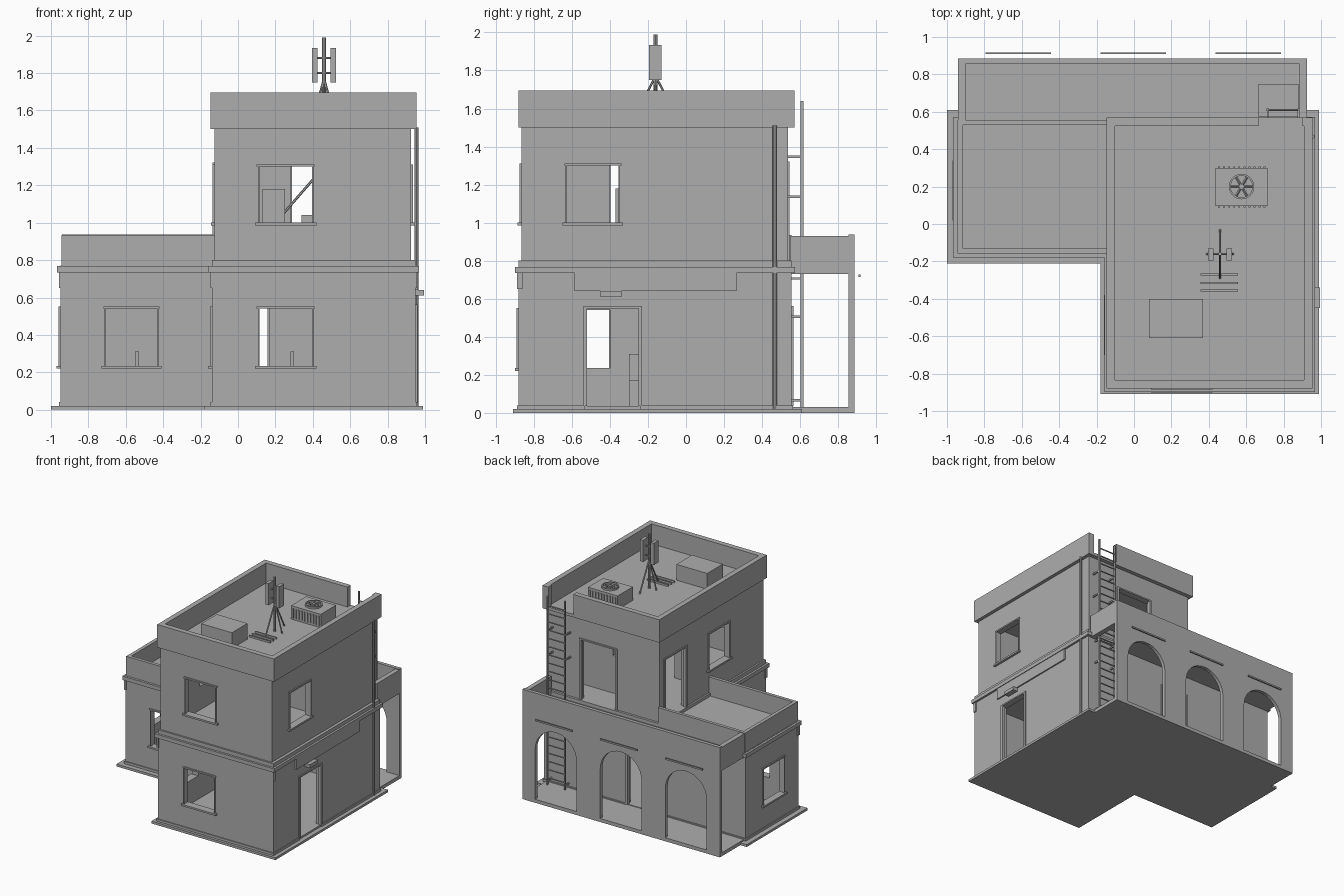
import bpy, bmesh, math
from mathutils import Vector

default = bpy.data.objects.get("Cube")
if default:
    bpy.data.objects.remove(default, do_unlink=True)

# One plain plaster colour for everything
plaster = bpy.data.materials.new("plaster_grey")
plaster.use_nodes = True
colour = (0.42, 0.42, 0.42, 1)
plaster.diffuse_color = colour
plaster.node_tree.nodes["Principled BSDF"].inputs["Base Color"].default_value = colour


def finish(name, bm):
    bmesh.ops.recalc_face_normals(bm, faces=bm.faces)
    mesh = bpy.data.meshes.new(name)
    bm.to_mesh(mesh)
    bm.free()
    mesh.materials.append(plaster)
    obj = bpy.data.objects.new(name, mesh)
    bpy.context.collection.objects.link(obj)
    return obj


def box(name, x, y, z):
    bm = bmesh.new()
    bmesh.ops.create_cube(bm, size=1)
    for v in bm.verts:
        v.co = [lo + (c + 0.5) * (hi - lo) for c, (lo, hi) in zip(v.co, (x, y, z))]
    return finish(name, bm)


def rod(name, start, end, radius, sides=8):
    a, b = Vector(start), Vector(end)
    bm = bmesh.new()
    bmesh.ops.create_cone(bm, cap_ends=True, segments=sides, radius1=radius,
                          radius2=radius, depth=(b - a).length)
    turn = (b - a).to_track_quat('Z', 'Y').to_matrix()
    for v in bm.verts:
        v.co = turn @ v.co + (a + b) / 2
    return finish(name, bm)


def cut(target, cutter):
    cutter.hide_render = True
    mod = target.modifiers.new("cut", 'BOOLEAN')
    mod.operation, mod.solver, mod.object = 'DIFFERENCE', 'EXACT', cutter
    bpy.context.view_layer.objects.active = target
    bpy.ops.object.modifier_apply(modifier=mod.name)
    bpy.data.objects.remove(cutter, do_unlink=True)


def grow(span, by):
    return (span[0] - by, span[1] + by)


def shell(name, x, y, z, inner_z, t=0.045):
    obj = box(name, x, y, z)
    cut(obj, box("cavity", grow(x, -t), grow(y, -t), inner_z))
    return obj


def on_wall(name, axis, along, depth, z):
    depth = tuple(sorted(depth))
    return box(name, depth, along, z) if axis == 'x' else box(name, along, depth, z)


def opening(wall, name, axis, face, out, along, z, door=False):
    """Cut a window or door and trim it; out is the outward sign."""
    cut(wall, on_wall("hole", axis, along, (face - 0.08 * out, face + 0.05 * out), z))
    proud = (face - 0.02 * out, face + 0.01 * out)
    on_wall(name + "_lintel", axis, grow(along, 0.01), proud, (z[1], z[1] + 0.012))
    for i, edge in enumerate(along):
        w = 0.02 if door else 0.008
        on_wall(f"{name}_jamb_{i}", axis, (edge - w / 2, edge + w / 2), proud, z)
    if not door:
        on_wall(name + "_sill", axis, grow(along, 0.02),
                (face - 0.03 * out, face + 0.02 * out), (z[0] - 0.015, z[0]))


# Ground slabs
box("tower_footing", (-0.18, 0.99), (-0.91, 0.61), (0, 0.02))
box("wing_footing", (-1, -0.18), (-0.21, 0.61), (0, 0.02))
box("porch_floor", (-0.94, 0.925), (0.55, 0.885), (0, 0.03))

# Ground floor of the tower
low, high = (0.235, 0.54), (1.0, 1.3)
lower = shell("tower_lower_walls", (-0.14, 0.95), (-0.88, 0.555), (0.01, 0.77), (0.035, 0.73))
opening(lower, "front_window", 'y', -0.88, -1, (0.11, 0.4), low)
opening(lower, "side_window", 'x', -0.14, -1, (-0.68, -0.4), low)
opening(lower, "side_door", 'x', 0.95, 1, (-0.53, -0.24), (0.035, 0.55), True)
opening(lower, "porch_door", 'y', 0.555, 1, (-0.09, 0.168), (0.035, 0.55), True)

# Upper floor of the tower
upper = shell("tower_upper_walls", (-0.125, 0.925), (-0.865, 0.535), (0.77, 1.52), (0.8, 1.48))
opening(upper, "upper_front_window", 'y', -0.865, -1, (0.11, 0.4), high)
opening(upper, "upper_right_window", 'x', 0.925, 1, (-0.63, -0.35), high)
opening(upper, "upper_left_window", 'x', -0.125, -1, (-0.4, -0.12), high)
opening(upper, "terrace_door", 'x', -0.125, -1, (0.18, 0.47), (0.8, 1.31), True)
opening(upper, "balcony_door", 'y', 0.535, 1, (0.28, 0.62), (0.8, 1.31), True)

# Parapet with a gap for the ladder
parapet = shell("tower_parapet", (-0.147, 0.955), (-0.88, 0.57), (1.5, 1.695), (1.525, 1.8))
cut(parapet, box("gap", (0.665, 0.9), (0.5, 0.6), (1.525, 1.8)))

# Side wing with its roof terrace
wing = box("wing_walls", (-0.95, -0.14), (-0.16, 0.555), (0.01, 0.77))
cut(wing, box("cavity", (-0.91, -0.15), (-0.115, 0.51), (0.035, 0.73)))
opening(wing, "wing_front_window", 'y', -0.16, -1, (-0.71, -0.43), low)
opening(wing, "wing_side_window", 'x', -0.95, -1, (0.04, 0.32), low)
rail = box("wing_parapet", (-0.945, -0.125), (-0.158, 0.555), (0.76, 0.935))
cut(rail, box("inside", (-0.915, 0), (-0.13, 0.528), (0.775, 1)))

# Stepped string course and plinth round each block
for name, x, y in (("tower", (-0.14, 0.95), (-0.88, 0.555)),
                   ("wing", (-0.95, -0.14), (-0.16, 0.555))):
    for part, out, z in (("cornice", 0.018, (0.735, 0.768)), ("frieze", 0.008, (0.65, 0.735)),
                         ("plinth", 0.008, (0.02, 0.04))):
        if part == "frieze":
            # short corner returns under the cornice
            for i, cx in enumerate(x):
                box(f"{name}_frieze_{i}", grow((cx, cx), out), (y[0] - out, y[0] + 0.02), z)
            continue
        band = box(f"{name}_{part}", grow(x, out), grow(y, out), z)
        cut(band, box("core", grow(x, -0.02), grow(y, -0.02), (0, 1)))
        if part == "plinth":
            for axis, face, along in (('x', 0.95, (-0.53, -0.24)), ('y', 0.555, (-0.09, 0.168))):
                if name == "tower":
                    cut(band, on_wall("doorway", axis, along, (face - 0.1, face + 0.1), (0, 1)))
box("upper_floor_ledge", (-0.14, 0.95), (-0.88, 0.555), (0.765, 0.8))

# Arcaded porch
arcade = box("arcade_wall", (-0.94, 0.925), (0.855, 0.885), (0, 0.937))
radius, spring = 0.195, 0.455
for centre in (-0.62, -0.005, 0.61):
    bm = bmesh.new()
    outline = [(centre - radius, 0.03), (centre + radius, 0.03)]
    for i in range(17):
        a = math.pi * i / 16
        outline.append((centre + radius * math.cos(a), spring + radius * math.sin(a)))
    face = bm.faces.new([bm.verts.new((px, 0.8, pz)) for px, pz in outline])
    extruded = bmesh.ops.extrude_face_region(bm, geom=[face])["geom"]
    bmesh.ops.translate(bm, vec=(0, 0.15, 0),
                        verts=[g for g in extruded if isinstance(g, bmesh.types.BMVert)])
    cut(arcade, finish("arch", bm))
    box("arch_rail", (centre - 0.175, centre + 0.175), (0.908, 0.918), (0.715, 0.728))
deck = box("porch_roof", (-0.94, 0.925), (0.55, 0.86), (0.73, 0.77))
cut(deck, box("hatch", (0.665, 0.88), (0.574, 0.745), (0.7, 0.8)))
for side, x in (("left", (0.885, 0.925)), ("right", (-0.94, -0.9))):
    box(f"porch_parapet_{side}", x, (0.55, 0.86), (0.73, 0.93))

# Right wall fittings: sign board, lamp and drain pipe
box("sign_board", (0.945, 0.962), (-0.585, 0.265), (0.64, 0.74))
box("door_lamp", (0.95, 0.995), (-0.45, -0.34), (0.61, 0.64))
rod("drain_pipe", (0.955, 0.467, 0.02), (0.955, 0.467, 1.51), 0.011)

# Roof ladder
sides = (0.715, 0.88)
for x in sides:
    box("ladder_rail", grow((x, x), 0.006), (0.603, 0.617), (0.03, 1.64))
    for z in (0.06, 0.5, 0.7, 1.13, 1.34):
        box("ladder_bracket", grow((x, x), 0.005), (0.53, 0.61), (z, z + 0.012))
for i in range(22):
    z = 0.09 + 0.07 * i
    rod("ladder_rung", (sides[0], 0.61, z), (sides[1], 0.61, z), 0.006, 6)

# Roof box and cooling unit with a fan
roof = 1.52
box("roof_box", (0.08, 0.37), (-0.61, -0.4), (roof, 1.66))
box("cooling_unit", (0.435, 0.715), (0.095, 0.3), (roof, 1.64))
for i in range(10):
    x = 0.45 + 0.027 * i
    box("cooling_slat", (x, x + 0.01), (0.088, 0.307), (1.54, 1.62))
fan = (0.575, 0.2)
ring = rod("fan_ring", (*fan, 1.63), (*fan, 1.655), 0.068, 24)
cut(ring, rod("ring_hole", (*fan, 1.62), (*fan, 1.7), 0.058, 24))
rod("fan_hub", (*fan, 1.63), (*fan, 1.655), 0.015, 12)
for i in range(6):
    a = math.tau * i / 6
    rod("fan_blade", (*fan, 1.645), (fan[0] + 0.06 * math.cos(a), fan[1] + 0.06 * math.sin(a), 1.645),
        0.006, 4)

# Antenna on a tripod, with floor rails beside it
mast = (0.46, -0.16)
rod("antenna_mast", (*mast, roof), (*mast, 1.99), 0.01)
for dx, dy in ((0, 0.13), (0, -0.13), (0.07, 0), (-0.07, 0)):
    rod("antenna_leg", (*mast, 1.77), (mast[0] + dx, mast[1] + dy, roof), 0.006, 6)
for x in (0.41, 0.51):
    box("antenna_panel", grow((x, x), 0.015), (-0.195, -0.13), (1.75, 1.935))
for z in (1.8, 1.88):
    rod("antenna_arm", (0.41, -0.16, z), (0.51, -0.16, z), 0.006, 6)
for y in (-0.27, -0.315, -0.355):
    box("floor_rail", (0.355, 0.555), grow((y, y), 0.006), (roof, 1.54))

# Indoor stair with a handrail
for i in range(8):
    x = 0.2 + 0.07 * i
    box("stair_step", (x, x + 0.07), (0.05, 0.3), (0.79, 0.88 + 0.08 * i))
rod("stair_handrail", (0.2, 0.05, 1.0), (0.6, 0.05, 1.46), 0.007, 6)

# Indoor furniture
box("cabinet", (0.13, 0.25), (-0.37, -0.2), (0.8, 1.18))
for name, x, y in (("hall", 0.29, -0.3), ("wing", -0.54, 0.2)):
    box(f"{name}_chair_seat", (x, x + 0.1), (y, y + 0.1), (0.15, 0.17))
    box(f"{name}_chair_back", (x - 0.01, x + 0.01), (y, y + 0.1), (0.035, 0.31))
    box(f"{name}_chair_leg", (x + 0.08, x + 0.1), (y, y + 0.1), (0.035, 0.15))
